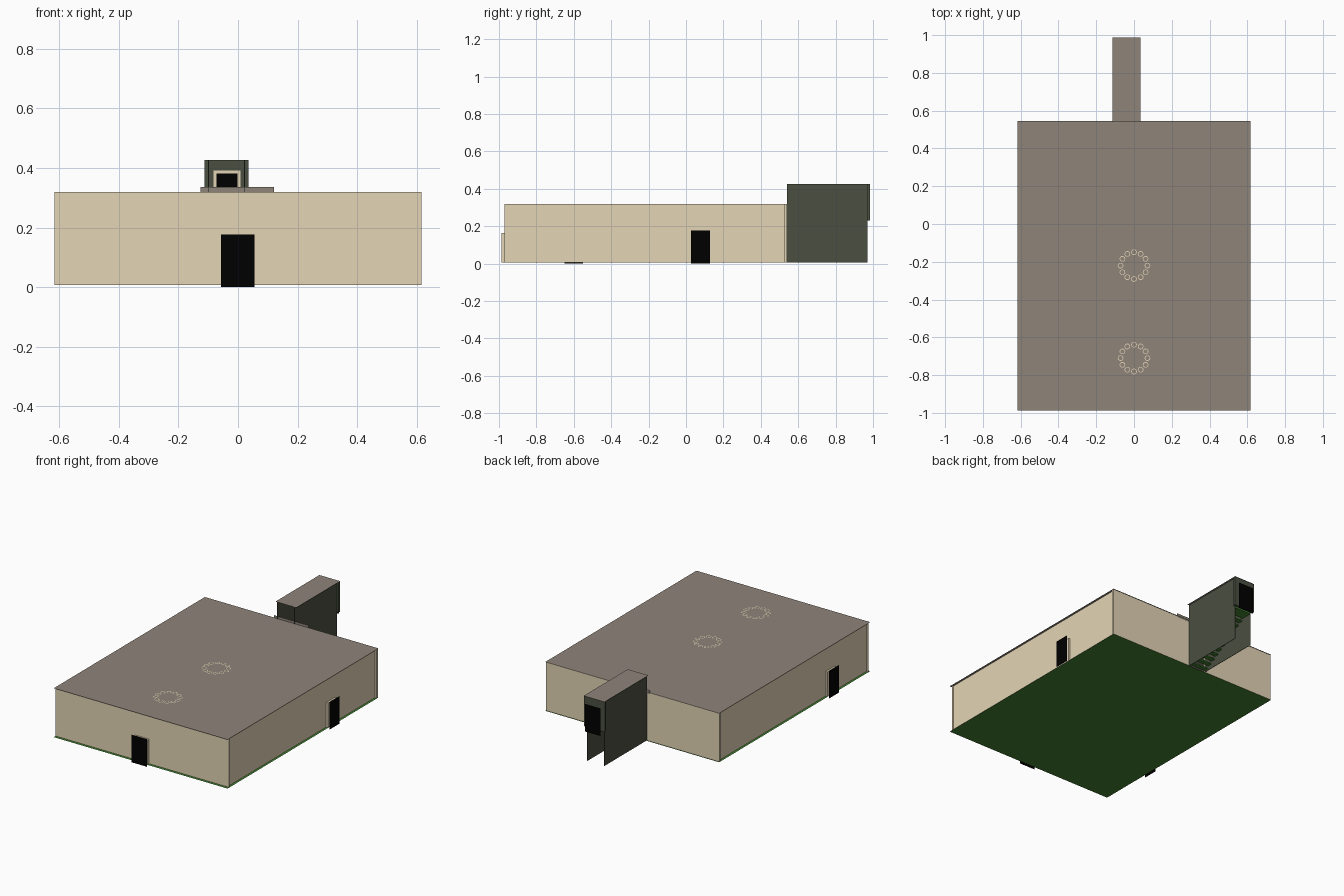
import bpy
import bmesh
from math import cos, sin, tau

cube = bpy.data.objects.get("Cube")
if cube:
    bpy.data.objects.remove(cube, do_unlink=True)


def material(name, r, g, b):
    m = bpy.data.materials.new(name)
    m.use_nodes = True
    m.diffuse_color = (r, g, b, 1)
    m.node_tree.nodes["Principled BSDF"].inputs["Base Color"].default_value = (r, g, b, 1)
    return m


sand = material("sand_wall", 0.77, 0.66, 0.465)
stone = material("grey_roof", 0.275, 0.232, 0.195)
slate = material("dark_slate", 0.07, 0.08, 0.052)
green = material("grass_green", 0.055, 0.22, 0.03)
black = material("black_door", 0, 0, 0)


def finish(name, bm, mat):
    mesh = bpy.data.meshes.new(name)
    bm.to_mesh(mesh)
    bm.free()
    mesh.materials.append(mat)
    obj = bpy.data.objects.new(name, mesh)
    bpy.context.collection.objects.link(obj)
    return obj


def box(name, mat, x, y, z):
    """Box from (low, high) pairs on each axis."""
    bm = bmesh.new()
    bmesh.ops.create_cube(bm, size=1)
    for v in bm.verts:
        v.co = [sum(p) / 2 + c * (p[1] - p[0]) for p, c in zip((x, y, z), v.co)]
    return finish(name, bm, mat)


def panel(name, mat, x, y, z):
    """Single flat sheet; the flat axis is one number, the others are pairs."""
    spans = (x, y, z)
    a, b = [i for i in range(3) if isinstance(spans[i], tuple)]
    bm = bmesh.new()
    corners = []
    for i, j in ((0, 0), (1, 0), (1, 1), (0, 1)):
        co = list(spans)
        co[a], co[b] = spans[a][i], spans[b][j]
        corners.append(bm.verts.new(co))
    bm.faces.new(corners)
    return finish(name, bm, mat)


# Main hall: floor, roof and walls
W, FRONT, BACK = 0.617, -0.987, 0.545
ROOF = 0.32
wall_z = (0.007, ROOF - 0.001)
panel("floor", green, (W, -W), (FRONT, BACK), 0.006)
panel("roof", stone, (-W, W), (FRONT, BACK), ROOF)
box("front_wall", sand, (-0.615, 0.615), (-0.97, -0.967), wall_z)
for name, s in (("left_wall", 1), ("right_wall", -1)):
    a, b = sorted((s * 0.603, s * 0.59))
    box(name, sand, (a, b), (-0.968, 0.53), wall_z)

# Back wall, open where the stair tunnel joins
TX0, TX1 = -0.101, 0.023
box("back_wall_right", sand, (-0.615, TX0), (0.527, 0.541), wall_z)
box("back_wall_left", sand, (TX1, 0.615), (0.527, 0.541), wall_z)
panel("opening_lintel", stone, (-0.125, 0.12), 0.543, (0.31, 0.336))

# Doors: sand frame with a black leaf standing just in front
box("front_door_frame", sand, (-0.05, 0.048), (-0.987, -0.96), (0.007, 0.165))
panel("front_door", black, (-0.057, 0.056), -1.0, (0, 0.177))
for name, s, y in (("left_door", 1, 0.077), ("right_door", -1, -0.6)):
    fx = sorted((s * 0.595, s * 0.616))
    box(name + "_frame", sand, fx, (y - 0.044, y + 0.044), (0.007, 0.165))
    panel(name, black, s * 0.63, (y - s * 0.05, y + s * 0.05), (0, 0.177))

# Stair tunnel: two side walls, roof and a wider, raised end wall
END, TOP = 0.97, 0.427
box("tunnel_left_wall", slate, (TX1 - 0.003, TX1), (0.541, END), (0.007, TOP - 0.001))
box("tunnel_right_wall", slate, (TX0, TX0 + 0.003), (0.541, END), (0.007, TOP - 0.001))
panel("tunnel_roof", stone, (-0.113, 0.035), (0.541, 0.987), TOP)
box("tunnel_end_wall", slate, (-0.113, 0.035), (END, 0.985), (0.232, TOP - 0.001))

# Upper door, with its frame on the inner side
panel("upper_door_frame", sand, (-0.082, 0.008), 0.967, (0.232, 0.391))
panel("upper_door_inner", black, (-0.072, -0.001), 0.964, (0.232, 0.382))
panel("upper_door_outer", black, (0.016, -0.094), 1.0, (0.208, 0.385))

# Open treads climbing to the landing
steps = 11
tread_x = (TX0 + 0.003, TX1 - 0.003)
for i in range(steps):
    y = 0.545 + i * 0.032
    z = 0.015 + i * 0.019
    box(f"stair_tread_{i + 1}", green, tread_x, (y, y + 0.028), (z, z + 0.008))
box("stair_landing", green, tread_x, (0.897, END), (0.222, 0.232))


# Rings of small flat hoops set on the roof
def hoop(bm, cx, cy, outer, inner, z, n=10):
    a, b = [[bm.verts.new((cx + r * cos(tau * k / n), cy + r * sin(tau * k / n), z))
             for k in range(n)] for r in (outer, inner)]
    for k in range(n):
        m = (k + 1) % n
        bm.faces.new((a[k], a[m], b[m], b[k]))


for name, cy in (("front_hoop_ring", -0.71), ("rear_hoop_ring", -0.22)):
    bm = bmesh.new()
    for k in range(12):
        t = tau * k / 12
        hoop(bm, 0.071 * cos(t), cy + 0.071 * sin(t), 0.0155, 0.0115, ROOF + 0.0012)
    finish(name, bm, sand)
